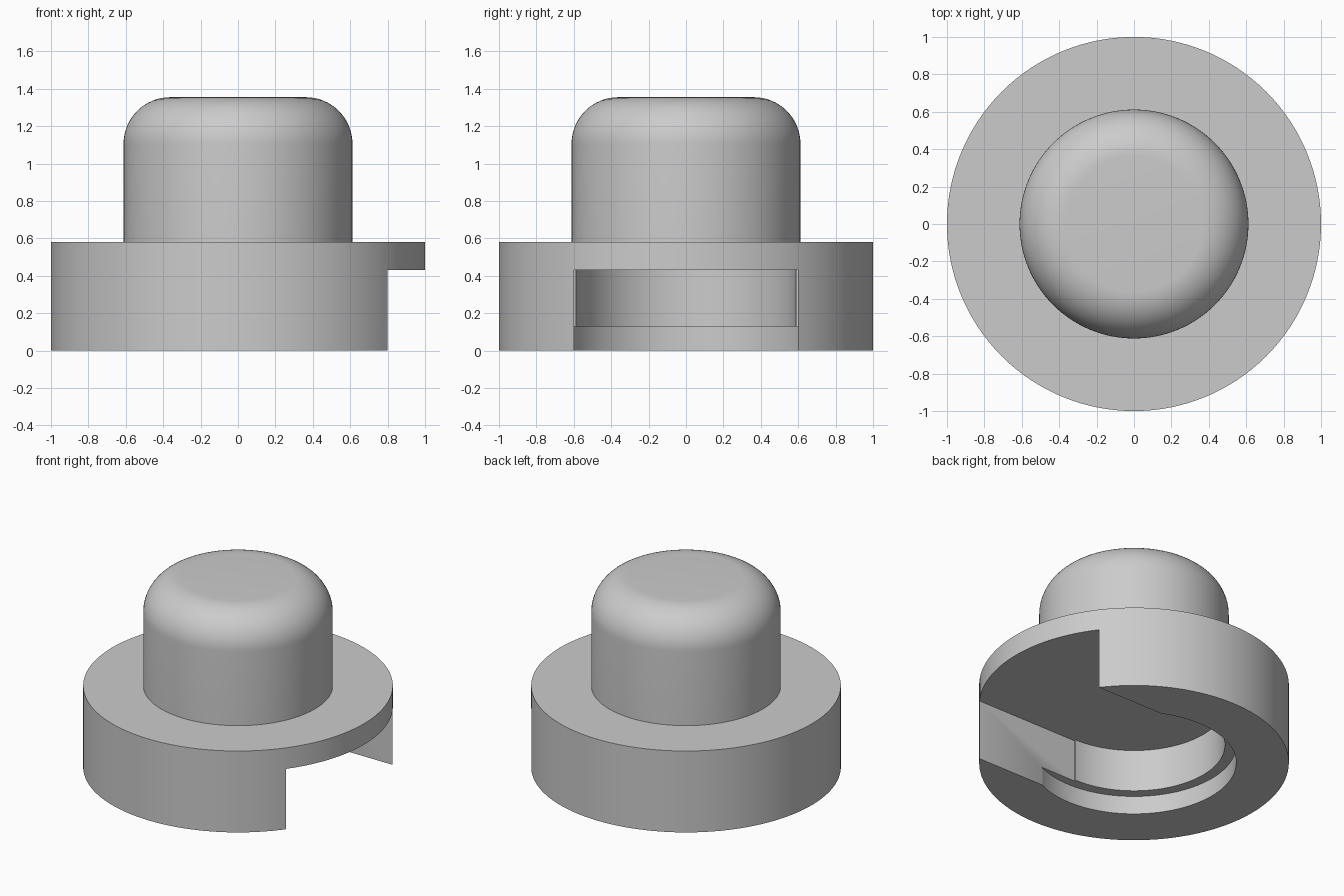
import bpy
import bmesh
from math import sin, cos, pi, radians

SEGMENTS = 128
BASE_TOP, CEILING, LIP = 0.58, 0.43, 0.13

cube = bpy.data.objects.get("Cube")
if cube:
    bpy.data.objects.remove(cube, do_unlink=True)

grey = bpy.data.materials.new("plain grey")
grey.use_nodes = True
colour = (0.6, 0.6, 0.6, 1)
grey.diffuse_color = colour
grey.node_tree.nodes["Principled BSDF"].inputs["Base Color"].default_value = colour


def finish(bm, name):
    bmesh.ops.recalc_face_normals(bm, faces=bm.faces)
    mesh = bpy.data.meshes.new(name)
    bm.to_mesh(mesh)
    bm.free()
    mesh.materials.append(grey)
    obj = bpy.data.objects.new(name, mesh)
    bpy.context.collection.objects.link(obj)
    return obj


def lathe(name, profile):
    """Revolve (radius, height) points about z and cap both ends."""
    bm = bmesh.new()
    rings = [[bm.verts.new((r * cos(2 * pi * i / SEGMENTS), r * sin(2 * pi * i / SEGMENTS), z))
              for i in range(SEGMENTS)] for r, z in profile]
    for low, high in zip(rings, rings[1:]):
        for i in range(SEGMENTS):
            j = (i + 1) % SEGMENTS
            bm.faces.new((low[i], low[j], high[j], high[i]))
    bm.faces.new(rings[0])
    bm.faces.new(rings[-1])
    return finish(bm, name)


def box(name, low, high):
    bm = bmesh.new()
    bmesh.ops.create_cube(bm, size=1)
    for v in bm.verts:
        v.co = [h if c > 0 else l for c, l, h in zip(v.co, low, high)]
    return finish(bm, name)


def activate(obj):
    bpy.ops.object.select_all(action="DESELECT")
    obj.select_set(True)
    bpy.context.view_layer.objects.active = obj


def carve(target, cutter):
    cutter.hide_render = True
    mod = target.modifiers.new("carve", "BOOLEAN")
    mod.operation, mod.solver, mod.object = "DIFFERENCE", "EXACT", cutter
    activate(target)
    bpy.ops.object.modifier_apply(modifier=mod.name)
    bpy.data.objects.remove(cutter, do_unlink=True)


# Round base with a side slot, a pocket and a wider lip underneath
base = lathe("base", [(1, 0), (1, BASE_TOP)])
carve(base, box("slot_cutter", (0, -0.6, -0.2), (1.2, 0.6, CEILING)))
carve(base, lathe("pocket_cutter", [(0.587, -0.2), (0.587, CEILING)]))
carve(base, lathe("lip_cutter", [(0.66, -0.2), (0.66, LIP)]))

# Knob with a rounded top edge
radius, top, fillet = 0.612, 1.355, 0.25
arc = [(radius - fillet + fillet * cos(a), top - fillet + fillet * sin(a))
       for a in (pi / 2 * i / 16 for i in range(17))]
knob = lathe("knob", [(radius, BASE_TOP - 0.05)] + arc)

for part in (base, knob):
    activate(part)
    bpy.ops.object.shade_smooth_by_angle(angle=radians(30))
